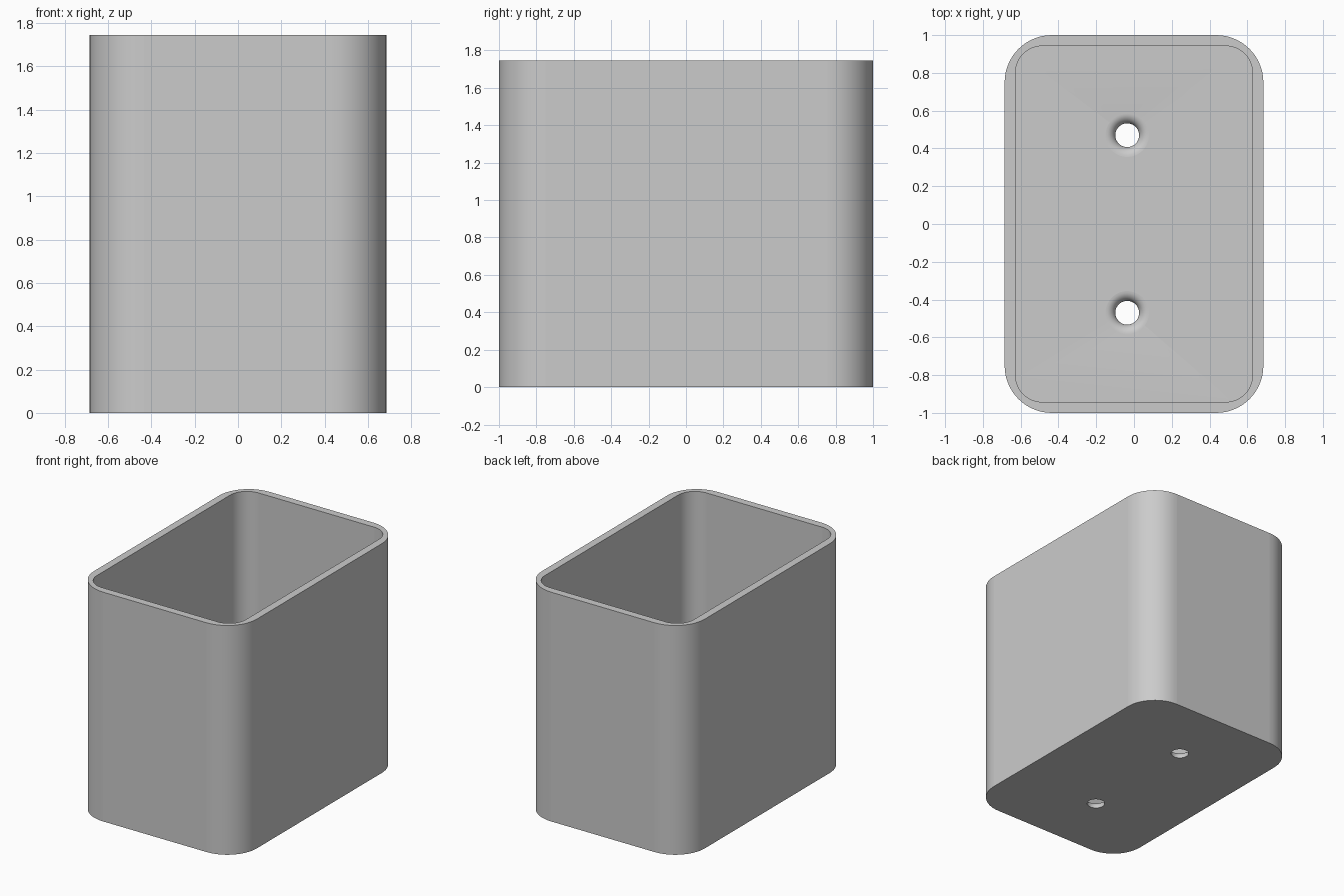
import bpy, bmesh, math

if "Cube" in bpy.data.objects:
    bpy.data.objects.remove(bpy.data.objects["Cube"])

HEIGHT, FLOOR = 1.745, 0.06

grey = bpy.data.materials.new("plain grey")
grey.diffuse_color = (0.6, 0.6, 0.6, 1)
grey.use_nodes = True
grey.node_tree.nodes["Principled BSDF"].inputs["Base Color"].default_value = grey.diffuse_color


def rounded_ring(bm, hx, hy, r, z, steps=14):
    """Ring of vertices following a rounded rectangle."""
    ring = []
    for q, (sx, sy) in enumerate([(1, 1), (-1, 1), (-1, -1), (1, -1)]):
        for i in range(steps + 1):
            a = math.pi / 2 * (q + i / steps)
            ring.append(bm.verts.new((sx * (hx - r) + r * math.cos(a),
                                      sy * (hy - r) + r * math.sin(a), z)))
    return ring


def round_ring(bm, x, y, r, z, sides=40):
    """Ring of vertices following a circle."""
    return [bm.verts.new((x + r * math.cos(2 * math.pi * i / sides),
                          y + r * math.sin(2 * math.pi * i / sides), z))
            for i in range(sides)]


def skin(name, bm, rings):
    """Join stacked rings into a closed solid."""
    for a, b in zip(rings, rings[1:]):
        for i in range(len(a)):
            j = (i + 1) % len(a)
            bm.faces.new((a[i], a[j], b[j], b[i]))
    bm.faces.new(rings[0][::-1])
    bm.faces.new(rings[-1])
    bmesh.ops.recalc_face_normals(bm, faces=bm.faces)
    mesh = bpy.data.meshes.new(name)
    bm.to_mesh(mesh)
    bm.free()
    mesh.materials.append(grey)
    obj = bpy.data.objects.new(name, mesh)
    bpy.context.collection.objects.link(obj)
    return obj


# Open box: outer wall, rim, inner wall, floor
bm = bmesh.new()
box = skin("open_box", bm, [
    rounded_ring(bm, 0.685, 1.0, 0.25, 0),
    rounded_ring(bm, 0.685, 1.0, 0.25, HEIGHT),
    rounded_ring(bm, 0.627, 0.942, 0.14, HEIGHT),
    rounded_ring(bm, 0.627, 0.942, 0.14, FLOOR)])

# Drain holes with a rounded upper lip
HOLE_R, LIP = 0.063, 0.052
bpy.context.view_layer.objects.active = box
box.select_set(True)
for y in (0.47, -0.47):
    bm = bmesh.new()
    rings = [round_ring(bm, -0.036, y, HOLE_R, -0.1)]
    for i in range(9):
        a = math.pi / 2 * i / 8
        rings.append(round_ring(bm, -0.036, y, HOLE_R + LIP * (1 - math.cos(a)),
                                FLOOR - LIP + LIP * math.sin(a)))
    rings.append(round_ring(bm, -0.036, y, HOLE_R + LIP, FLOOR + 0.1))
    cutter = skin("hole_cutter", bm, rings)
    cutter.hide_render = True
    mod = box.modifiers.new("hole", 'BOOLEAN')
    mod.operation, mod.solver, mod.object = 'DIFFERENCE', 'EXACT', cutter
    bpy.ops.object.modifier_apply(modifier=mod.name)
    bpy.data.objects.remove(cutter)

# Smooth corners and lips, flat large panels
bpy.ops.object.shade_smooth_by_angle(angle=math.radians(30))
for p in box.data.polygons:
    if p.area > 0.3:
        p.use_smooth = False
